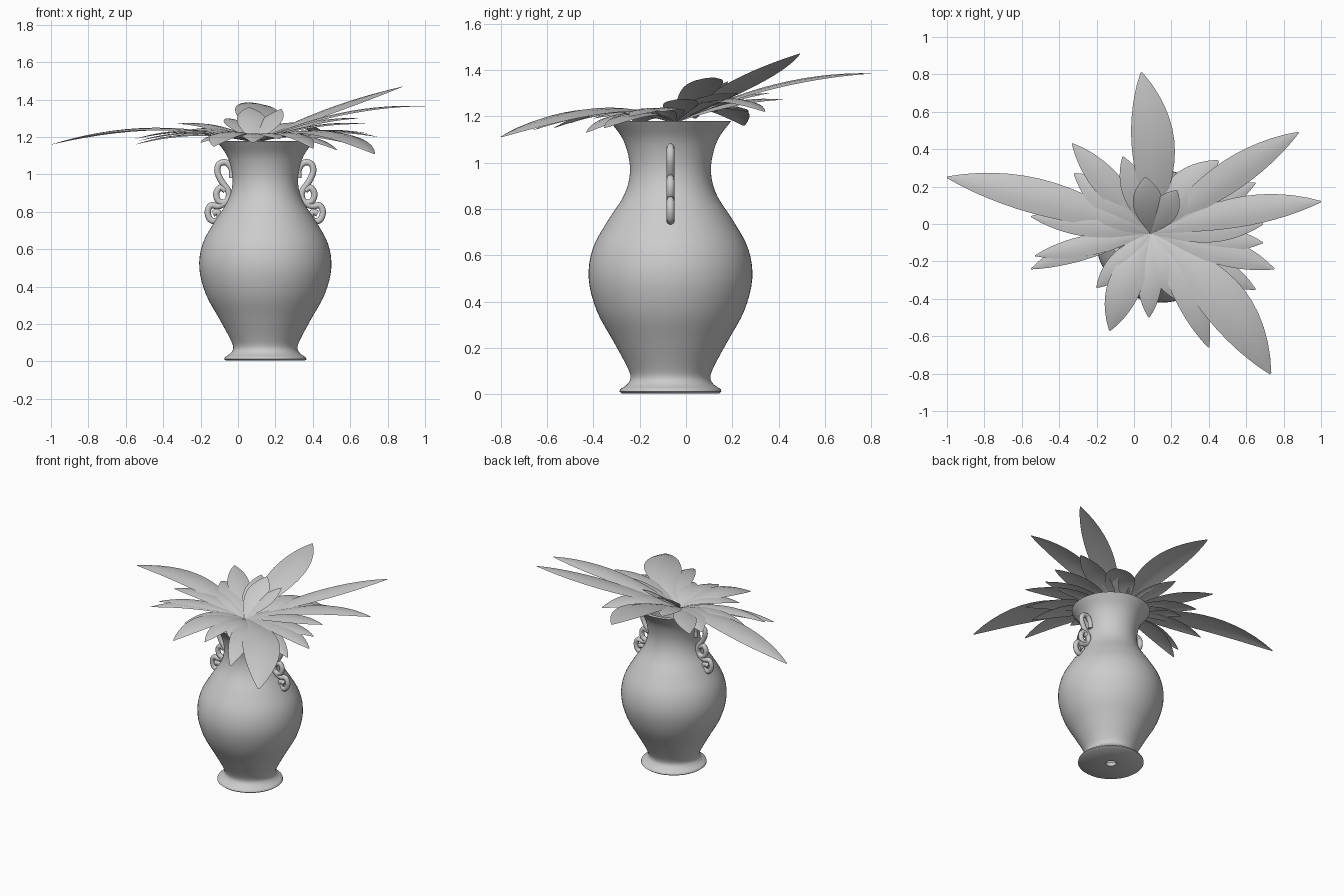
import bpy, bmesh, math
from mathutils import Vector

CX, CY = 0.146, -0.067          # vase axis


def catmull(pts, n):
    """Smooth polyline through the given points."""
    p = [Vector(q) for q in pts]
    p = [2 * p[0] - p[1]] + p + [2 * p[-1] - p[-2]]
    out = []
    for i in range(1, len(p) - 2):
        a, b, c, d = p[i - 1:i + 3]
        for k in range(n):
            t = k / n
            out.append(0.5 * (2 * b + (c - a) * t + (2 * a - 5 * b + 4 * c - d) * t * t
                              + (3 * b - a - 3 * c + d) * t ** 3))
    out.append(p[-2])
    return out


def finish(bm, name, angle=40):
    me = bpy.data.meshes.new(name)
    bm.to_mesh(me)
    bm.free()
    ob = bpy.data.objects.new(name, me)
    bpy.context.collection.objects.link(ob)
    bpy.ops.object.select_all(action='DESELECT')
    ob.select_set(True)
    bpy.context.view_layer.objects.active = ob
    bpy.ops.object.shade_smooth_by_angle(angle=math.radians(angle))
    return ob


# Vase: lathed outer wall, lip, inner wall, small hole in the foot
foot = [(0.035, 0.004), (0.21, 0.004), (0.22, 0.012)]
body = [(0.217, 0.022), (0.185, 0.045), (0.172, 0.075), (0.19, 0.125), (0.247, 0.23),
        (0.318, 0.36), (0.353, 0.50), (0.335, 0.63), (0.27, 0.75), (0.205, 0.85),
        (0.178, 0.93), (0.178, 1.01), (0.205, 1.10), (0.262, 1.18)]
inner = [(0.235, 1.18), (0.18, 1.10), (0.155, 1.01), (0.155, 0.93), (0.18, 0.85),
         (0.245, 0.75), (0.31, 0.63), (0.328, 0.50), (0.293, 0.36), (0.222, 0.23),
         (0.15, 0.09), (0.035, 0.03)]
wall = [(r, 0, z) for r, z in foot]
wall += list(catmull([(r, 0, z) for r, z in body], 4))
wall += list(catmull([(r, 0, z) for r, z in inner], 3)) + [(0.035, 0, 0.004)]
bm = bmesh.new()
vs = [bm.verts.new(Vector(p) + Vector((CX, CY, 0))) for p in wall]
es = [bm.edges.new(e) for e in zip(vs, vs[1:])]
bmesh.ops.spin(bm, geom=vs + es, cent=(CX, CY, 0), axis=(0, 0, 1),
               angle=math.tau, steps=64)
bmesh.ops.remove_doubles(bm, verts=bm.verts, dist=1e-4)
bmesh.ops.recalc_face_normals(bm, faces=bm.faces)
finish(bm, "vase")


# Scroll handles: two curled rods per side, (distance from axis, height)
upper = [(0.178, 0.98), (0.18, 1.03), (0.21, 1.064), (0.247, 1.055), (0.256, 1.015),
         (0.235, 0.965), (0.20, 0.915), (0.195, 0.875), (0.22, 0.85), (0.252, 0.86),
         (0.262, 0.90), (0.24, 0.93), (0.213, 0.915)]
lower = [(0.195, 0.885), (0.205, 0.855), (0.25, 0.83), (0.29, 0.835), (0.308, 0.80),
         (0.295, 0.76), (0.265, 0.75), (0.243, 0.775), (0.256, 0.80), (0.28, 0.79)]


def rod(name, path, side):
    cu = bpy.data.curves.new(name, 'CURVE')
    cu.dimensions = '3D'
    cu.bevel_depth = 0.0175
    cu.bevel_resolution = 3
    cu.use_fill_caps = True
    pts = catmull([(CX + side * r, CY, z) for r, z in path], 5)
    sp = cu.splines.new('POLY')
    sp.points.add(len(pts) - 1)
    for q, p in zip(sp.points, pts):
        q.co = (*p, 1)
    sp.use_smooth = True
    bpy.context.collection.objects.link(bpy.data.objects.new(name, cu))


for side, label in ((-1, "left"), (1, "right")):
    rod(f"{label}_handle_upper_scroll", upper, side)
    rod(f"{label}_handle_lower_scroll", lower, side)

# Leaves: arched tapering blades from one root
ROOT = Vector((0.09, -0.05, 1.17))


def leaf(name, x, y, z, width, lift, bend=0.0, n=14, m=4):
    tip = Vector((x, y, z))
    flat = Vector((x - ROOT.x, y - ROOT.y, 0)).normalized()
    across = Vector((-flat.y, flat.x, 0))
    ctrl = (ROOT + tip) / 2 + Vector((0, 0, lift)) + across * bend
    bm = bmesh.new()
    rows = []
    for i in range(n + 1):
        t = i / n
        c = ROOT * (1 - t) ** 2 + ctrl * 2 * t * (1 - t) + tip * t * t
        w = width / 2 * max(0.02, math.sin(math.pi * t ** 1.15)) ** 0.8
        rows.append([bm.verts.new(c + across * w * s - Vector((0, 0, 0.15 * w * s * s)))
                     for s in [2 * j / m - 1 for j in range(m + 1)]])
    for a, b in zip(rows, rows[1:]):
        for j in range(m):
            bm.faces.new((a[j], b[j], b[j + 1], a[j + 1]))
    bmesh.ops.recalc_face_normals(bm, faces=bm.faces)
    finish(bm, name, 60)


# tip x, y, z, width, arch, sideways bend
long_leaves = [
    (-1.0, 0.25, 1.16, 0.19, 0.17, -0.06), (0.04, 0.81, 1.385, 0.23, 0.12, -0.08),
    (0.88, 0.49, 1.47, 0.17, 0.05, 0.03), (1.0, 0.12, 1.365, 0.16, 0.12, 0.05),
    (0.73, -0.80, 1.11, 0.25, 0.19, 0.12),
]
short_leaves = [
    (0.40, -0.66, 1.14, 0.15, 0.14, 0.06), (-0.13, -0.57, 1.15, 0.18, 0.14, -0.04),
    (-0.55, -0.24, 1.16, 0.12, 0.10, -0.05), (-0.53, -0.17, 1.18, 0.11, 0.10, 0),
    (-0.55, 0.04, 1.19, 0.13, 0.11, 0), (-0.33, 0.43, 1.27, 0.15, 0.08, 0),
    (-0.32, 0.27, 1.22, 0.16, 0.10, 0), (-0.06, 0.36, 1.30, 0.14, 0.06, 0),
    (0.45, 0.34, 1.22, 0.20, 0.16, 0.04), (0.65, 0.22, 1.30, 0.15, 0.08, 0),
    (0.69, 0.0, 1.27, 0.15, 0.08, 0), (0.69, -0.10, 1.22, 0.14, 0.08, 0),
    (0.75, -0.24, 1.20, 0.15, 0.10, 0.03), (0.65, -0.35, 1.15, 0.15, 0.11, 0),
    (0.53, -0.43, 1.13, 0.15, 0.13, 0), (0.08, -0.50, 1.17, 0.13, 0.10, 0),
    (0.22, -0.40, 1.19, 0.14, 0.08, 0), (-0.20, -0.34, 1.17, 0.13, 0.10, 0),
    (-0.30, 0.13, 1.22, 0.13, 0.08, 0),
    (0.06, 0.25, 1.36, 0.16, 0.05, 0), (0.23, 0.18, 1.35, 0.14, 0.03, 0),
]
for i, spec in enumerate(long_leaves):
    leaf(f"long_leaf_{i + 1}", *spec)
for i, spec in enumerate(short_leaves):
    leaf(f"short_leaf_{i + 1}", *spec)
